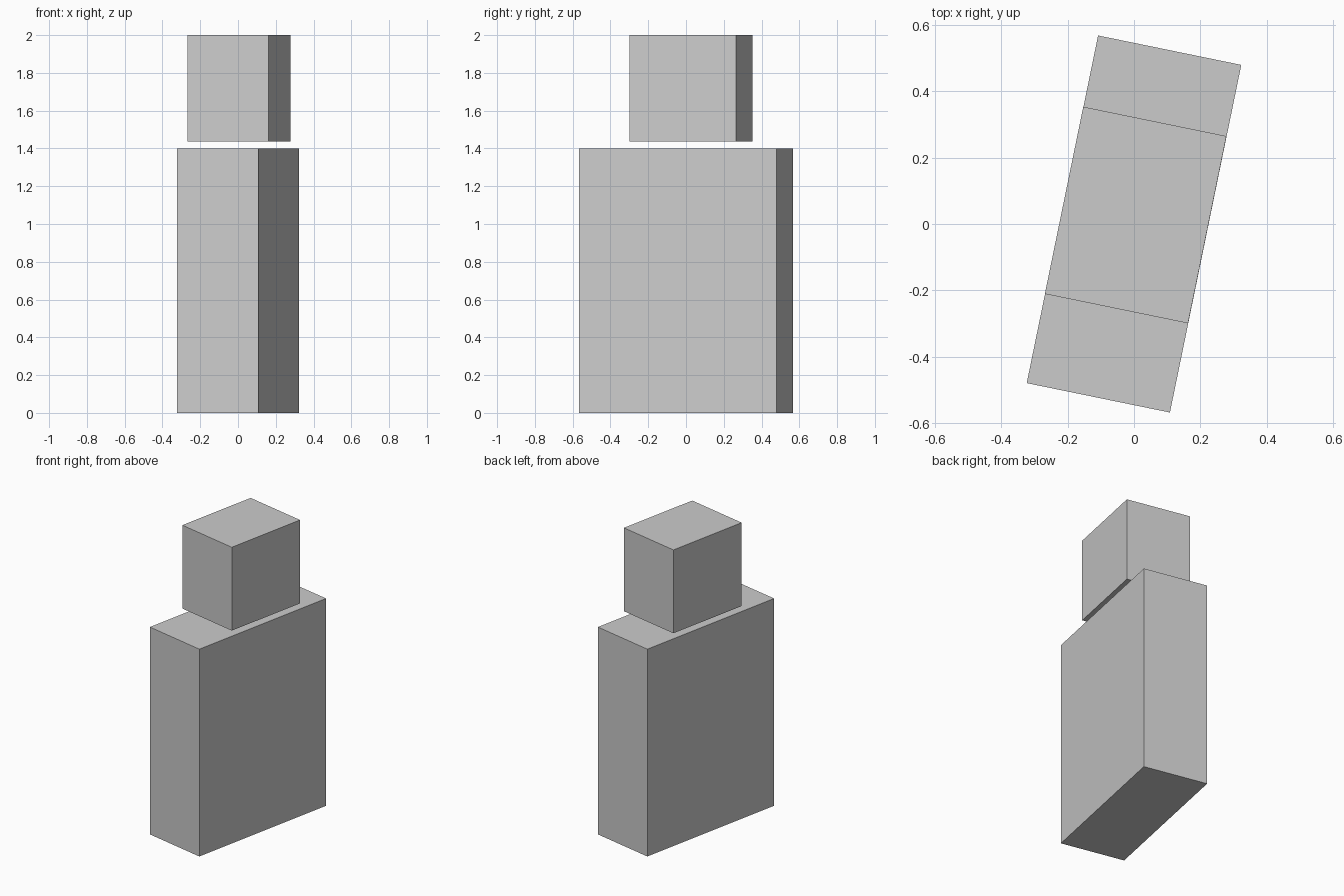
import bpy
from math import radians

if "Cube" in bpy.data.objects:
    bpy.data.objects.remove(bpy.data.objects["Cube"])

TURN = radians(-11.6)  # whole model is turned slightly about z
WIDTH = 0.44


def block(name, center, length, z0, z1):
    bpy.ops.mesh.primitive_cube_add(
        size=1, location=(center[0], center[1], (z0 + z1) / 2), rotation=(0, 0, TURN))
    obj = bpy.context.object
    obj.name = name
    obj.scale = (WIDTH, length, z1 - z0)
    bpy.ops.object.transform_apply(location=False, rotation=False, scale=True)
    return obj


# Tall lower block
block("lower_block", (0, 0), 1.068, 0, 1.40)

# Smaller block floating just above it
block("upper_block", (0.005, 0.027), 0.575, 1.437, 2.0)
